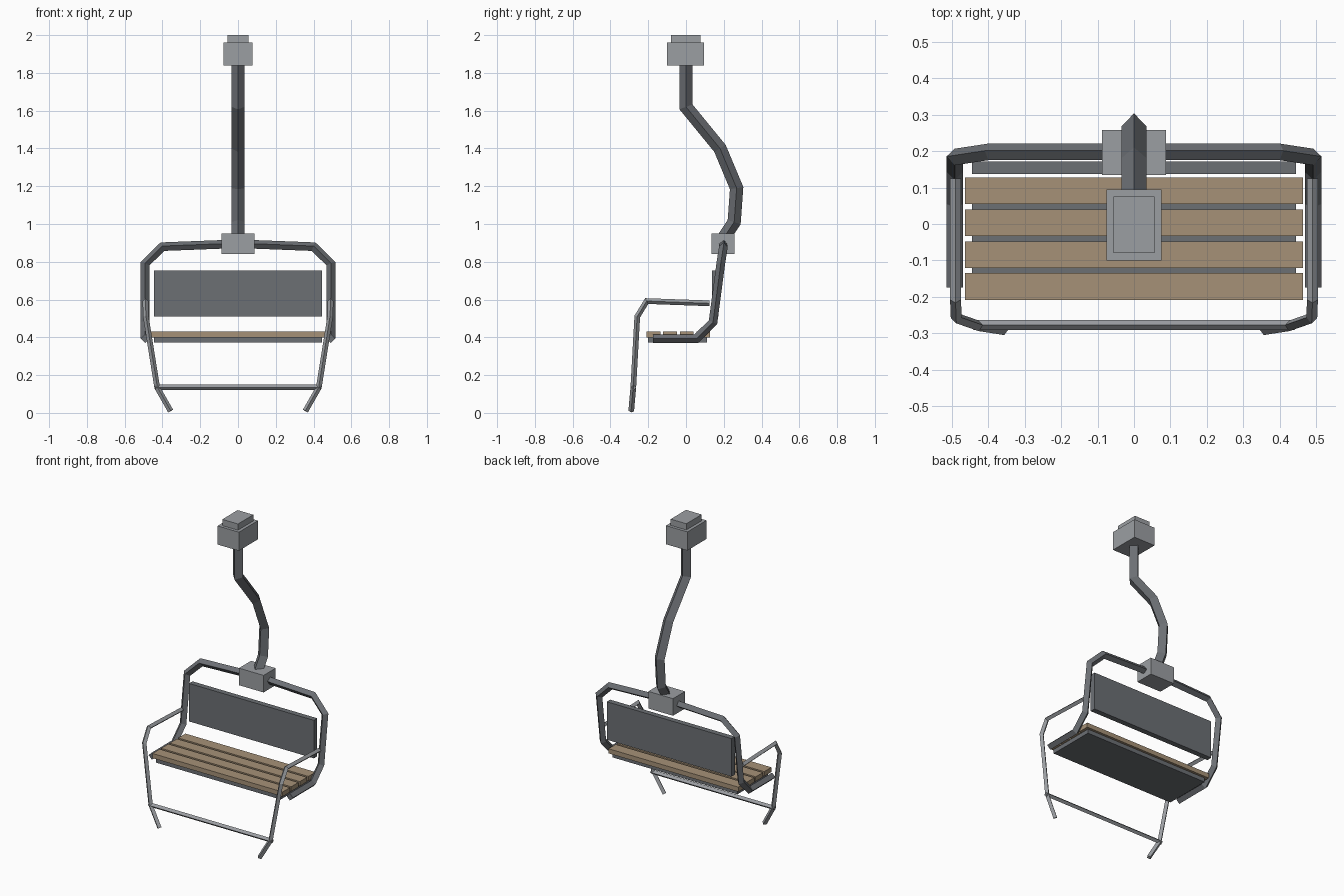
import bpy, bmesh
from mathutils import Vector

cube = bpy.data.objects.get("Cube")
if cube:
    bpy.data.objects.remove(cube, do_unlink=True)


def material(name, rgb):
    m = bpy.data.materials.new(name)
    m.use_nodes = True
    m.diffuse_color = (*rgb, 1)
    m.node_tree.nodes["Principled BSDF"].inputs["Base Color"].default_value = (*rgb, 1)
    return m


DARK = material("dark grey steel", (0.15, 0.16, 0.175))
LIGHT = material("light grey steel", (0.33, 0.345, 0.365))
WOOD = material("brown wood", (0.38, 0.285, 0.185))


def finish(name, bm, mat):
    bmesh.ops.recalc_face_normals(bm, faces=bm.faces)
    mesh = bpy.data.meshes.new(name)
    bm.to_mesh(mesh)
    bm.free()
    mesh.materials.append(mat)
    obj = bpy.data.objects.new(name, mesh)
    bpy.context.collection.objects.link(obj)
    return obj


def box(name, half_x, y, z, mat):
    """Box centred on x = 0 between the given y and z limits."""
    bm = bmesh.new()
    bmesh.ops.create_cube(bm, size=1)
    for v in bm.verts:
        v.co = (v.co.x * 2 * half_x,
                y[0] + (v.co.y + 0.5) * (y[1] - y[0]),
                z[0] + (v.co.z + 0.5) * (z[1] - z[0]))
    return finish(name, bm, mat)


def tube(name, points, radius, mat, side):
    """Diamond-section tube with mitred corners; side is one section axis."""
    pts = [Vector(p) for p in points]
    dirs = [(b - a).normalized() for a, b in zip(pts, pts[1:])]
    u = Vector(side)
    u = (u - dirs[0] * u.dot(dirs[0])).normalized()
    w = dirs[0].cross(u)
    ring = [pts[0] + radius * o for o in (u, w, -u, -w)]
    bm = bmesh.new()
    prev = [bm.verts.new(c) for c in ring]
    bm.faces.new(prev)
    for i, d in enumerate(dirs):
        n = (d + dirs[min(i + 1, len(dirs) - 1)]).normalized()
        # Slide the section along the segment onto the mitre plane
        ring = [c + d * ((pts[i + 1] - c).dot(n) / d.dot(n)) for c in ring]
        cur = [bm.verts.new(c) for c in ring]
        for k in range(4):
            j = (k + 1) % 4
            bm.faces.new((prev[k], prev[j], cur[j], cur[k]))
        prev = cur
    bm.faces.new(prev)
    return finish(name, bm, mat)


def mirrored(points):
    return [(-x, y, z) for x, y, z in points]


# Cable grip and hanger arm
box("grip_block", 0.076, (-0.1, 0.095), (1.84, 1.96), LIGHT)
box("grip_cap", 0.056, (-0.08, 0.076), (1.96, 2.0), LIGHT)
tube("hanger_arm", [(0, 0, 1.86), (0, 0, 1.62), (0, 0.18, 1.4), (0, 0.268, 1.19),
                    (0, 0.255, 1.01), (0, 0.195, 0.92)], 0.035, DARK, (1, 0, 0))
box("clamp_block", 0.088, (0.135, 0.258), (0.84, 0.95), LIGHT)

# Seat frame, one continuous tube around the back and under the seat
half = [(0.04, 0.198, 0.894), (0.4, 0.198, 0.88), (0.492, 0.184, 0.79),
        (0.492, 0.143, 0.48), (0.492, 0.055, 0.393), (0.492, -0.175, 0.393)]
tube("seat_frame", mirrored(half)[::-1] + half, 0.023, DARK, (1, 0, 0))

# Backrest, seat plate and slats
box("backrest", 0.445, (0.137, 0.172), (0.51, 0.755), DARK)
box("seat_plate", 0.445, (-0.2, 0.112), (0.373, 0.401), DARK)
for i in range(4):
    y = -0.208 + i * 0.0875
    box(f"seat_slat_{i + 1}", 0.464, (y, y + 0.073), (0.4, 0.43), WOOD)

# Safety bar with side arms and footrest ends
arm = [(0.49, 0.125, 0.58), (0.49, -0.208, 0.592), (0.488, -0.258, 0.51),
       (0.428, -0.279, 0.135), (0.357, -0.29, 0.01)]
tube("safety_bar_left", arm, 0.015, LIGHT, (1, 0, 0))
tube("safety_bar_right", mirrored(arm), 0.015, LIGHT, (1, 0, 0))
tube("footrest_crossbar", [(-0.44, -0.277, 0.135), (0.44, -0.277, 0.135)],
     0.014, LIGHT, (0, 0, 1))
